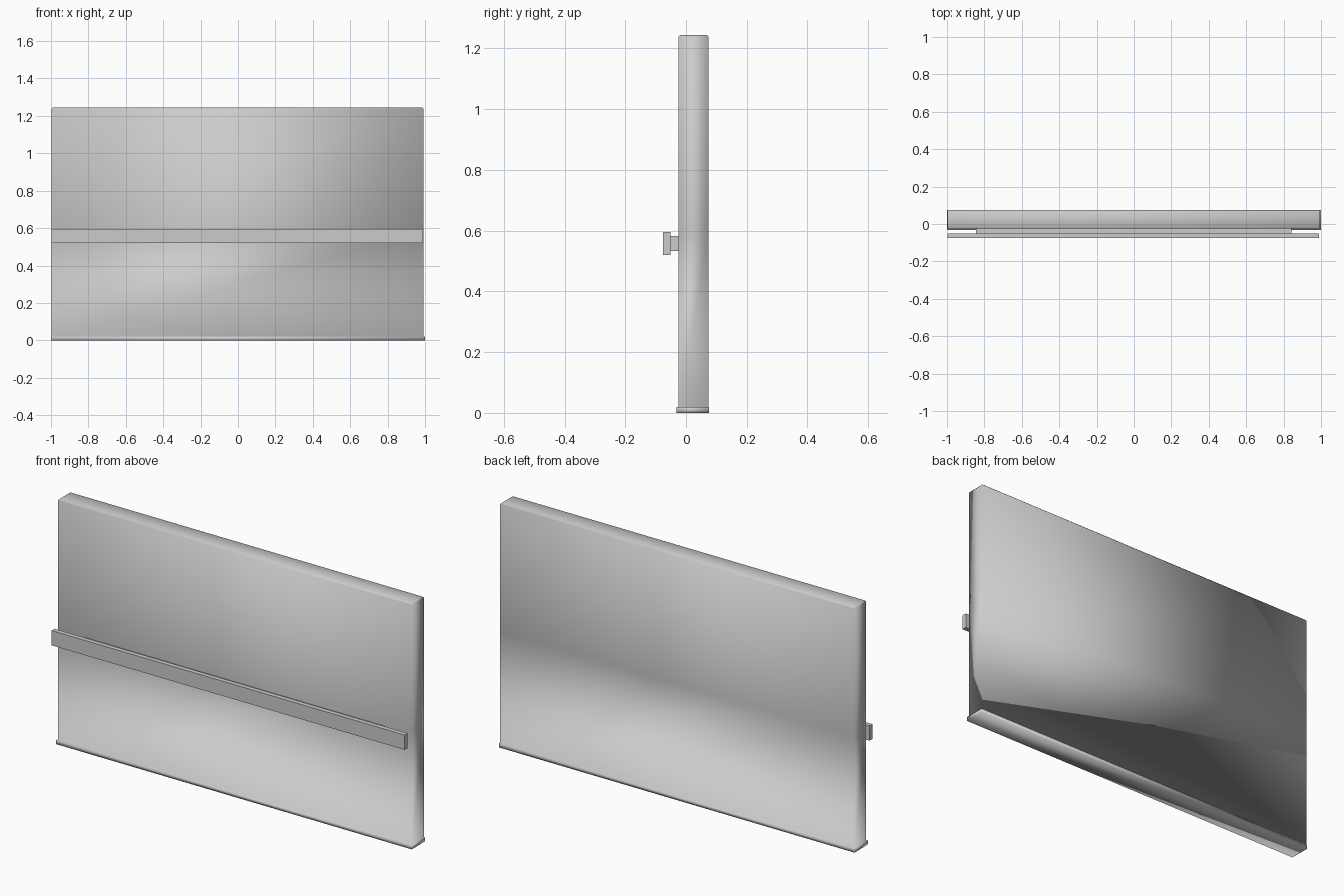
import bpy, bmesh

if "Cube" in bpy.data.objects:
    bpy.data.objects.remove(bpy.data.objects["Cube"])


def finish(name, bm):
    bmesh.ops.recalc_face_normals(bm, faces=bm.faces)
    mesh = bpy.data.meshes.new(name)
    bm.to_mesh(mesh)
    bm.free()
    obj = bpy.data.objects.new(name, mesh)
    bpy.context.collection.objects.link(obj)
    return obj


def stack(name, rings, smooth_ring=None):
    """Skin a stack of rectangles (x0, x1, y0, y1, z); one ring may stay smooth."""
    bm = bmesh.new()
    loops = [[bm.verts.new(p) for p in ((x0, y0, z), (x1, y0, z), (x1, y1, z), (x0, y1, z))]
             for x0, x1, y0, y1, z in rings]
    bm.faces.new(loops[0])
    bm.faces.new(loops[-1])
    for a, b in zip(loops, loops[1:]):
        for i in range(4):
            j = (i + 1) % 4
            bm.faces.new((a[i], a[j], b[j], b[i]))
    if smooth_ring is not None:
        for f in bm.faces:
            f.smooth = True
        for e in bm.edges:
            e.smooth = e.calc_face_angle(0) < 0.1
        # blend the front and both sides into the ledge, keep the back crisp
        r = loops[smooth_ring]
        for a, b in ((r[0], r[1]), (r[1], r[2]), (r[3], r[0])):
            bm.edges.get((a, b)).smooth = True
    return finish(name, bm)


def box(name, x0, x1, y0, y1, z0, z1):
    return stack(name, [(x0, x1, y0, y1, z0), (x0, x1, y0, y1, z1)])


# Main panel with a thin foot ledge and a fine chamfer around the top
L, R, F, B = -0.996, 0.993, -0.025, 0.074
c = 0.006
stack("panel_with_foot", [
    (-1.0, 1.0, -0.032, 0.075, 0.0),
    (-1.0, 1.0, -0.032, 0.075, 0.02),
    (L, R, F, B, 0.02),
    (L, R, F, B, 0.59),
    (L, R, F, B, 1.238),
    (L + c, R - c, F + c, B - c, 1.244),
], smooth_ring=2)

# Handrail and the narrower spacer that holds it off the panel
box("rail_spacer", -0.846, 0.841, -0.052, -0.025, 0.533, 0.582)
box("front_rail", -0.996, 0.99, -0.075, -0.051, 0.52, 0.595)
